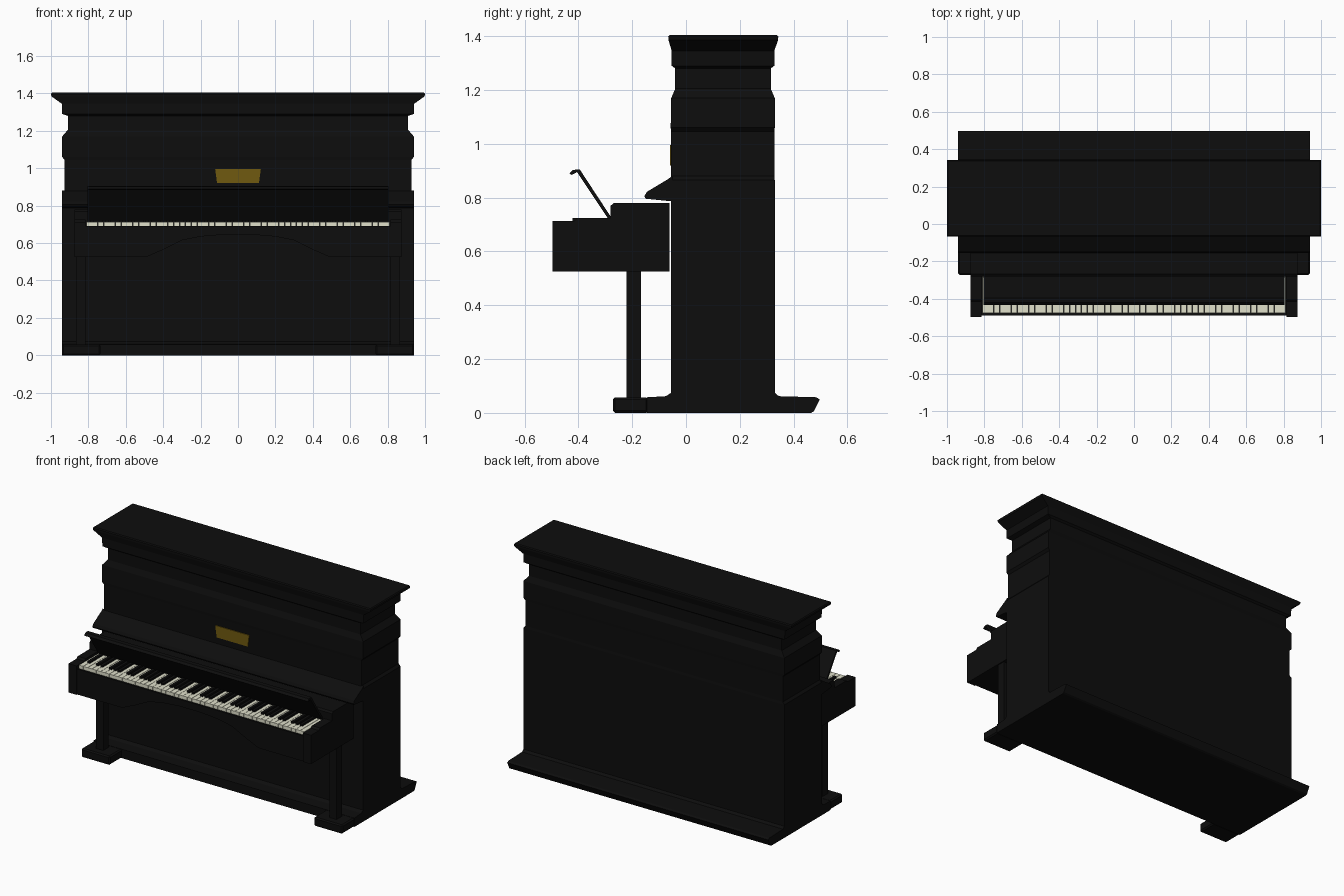
import bpy, bmesh

if "Cube" in bpy.data.objects:
    bpy.data.objects.remove(bpy.data.objects["Cube"])


def material(name, color):
    m = bpy.data.materials.new(name)
    m.diffuse_color = (*color, 1)
    m.use_nodes = True
    m.node_tree.nodes["Principled BSDF"].inputs["Base Color"].default_value = m.diffuse_color
    return m


BLACK = material("black_lacquer", (0.004, 0.004, 0.004))
IVORY = material("ivory", (0.75, 0.75, 0.6))
BRASS = material("brass", (0.16, 0.10, 0.005))


def finish(name, bm, mat, bevel=0):
    bmesh.ops.recalc_face_normals(bm, faces=bm.faces)
    me = bpy.data.meshes.new(name)
    bm.to_mesh(me)
    bm.free()
    me.materials.append(mat)
    ob = bpy.data.objects.new(name, me)
    bpy.context.collection.objects.link(ob)
    if bevel:
        mod = ob.modifiers.new("bevel", 'BEVEL')
        mod.width = bevel
        mod.segments = 1
    return ob


def loft(bm, rings):
    """Closed solid skinned through equal-length rings of points."""
    rows = [[bm.verts.new(p) for p in r] for r in rings]
    n = len(rows[0])
    for a, b in zip(rows, rows[1:]):
        for i in range(n):
            j = (i + 1) % n
            bm.faces.new((a[i], a[j], b[j], b[i]))
    bm.faces.new(rows[0][::-1])
    bm.faces.new(rows[-1])


def prism(name, pts, axis, a, b, mat=BLACK, bevel=0):
    """Extrude a yz profile along x, or an xz profile along y."""
    place = {'x': lambda p, t: (t, p[0], p[1]),
             'y': lambda p, t: (p[0], t, p[1])}[axis]
    bm = bmesh.new()
    loft(bm, [[place(p, t) for p in pts] for t in (a, b)])
    return finish(name, bm, mat, bevel)


def add_box(bm, x0, x1, y0, y1, z0, z1):
    loft(bm, [[(x0, y0, z), (x1, y0, z), (x1, y1, z), (x0, y1, z)] for z in (z0, z1)])


def box(name, *dims, mat=BLACK, bevel=0):
    bm = bmesh.new()
    add_box(bm, *dims)
    return finish(name, bm, mat, bevel)


# Case with stepped cornice and lid: (z, half width, front y, back y)
sections = [
    (0.03, 0.94, -0.055, 0.33), (0.865, 0.94, -0.055, 0.33),
    (0.88, 0.927, -0.055, 0.328), (1.045, 0.927, -0.055, 0.328),
    (1.06, 0.94, -0.057, 0.33), (1.17, 0.94, -0.055, 0.33),
    (1.205, 0.91, -0.04, 0.315), (1.28, 0.91, -0.04, 0.315),
    (1.29, 0.94, -0.053, 0.328), (1.345, 0.942, -0.053, 0.328),
    (1.385, 0.998, -0.065, 0.342), (1.398, 1.0, -0.066, 0.343),
    (1.404, 0.995, -0.061, 0.338)]
bm = bmesh.new()
loft(bm, [[(-w, f, z), (w, f, z), (w, b, z), (-w, b, z)] for z, w, f, b in sections])
finish("case", bm, BLACK)

# Plinth with sloped back edge
prism("plinth", [(-0.145, 0), (-0.145, 0.058), (-0.075, 0.062), (-0.055, 0.075),
                 (0.33, 0.075), (0.345, 0.062), (0.485, 0.058), (0.497, 0.05),
                 (0.475, 0.006), (0.465, 0)], 'x', -0.94, 0.94)

# Key bed with arched apron
arch = [(0.08, 0.645), (0.2, 0.635), (0.3, 0.615), (0.4, 0.565), (0.48, 0.53), (0.5, 0.525),
        (0.815, 0.525)]
prism("key_bed", [(-x, z) for x, z in reversed(arch)] + arch + [(0.815, 0.69), (-0.815, 0.69)],
      'y', -0.49, -0.061)

# Cover behind the keys
prism("key_cover", [(-0.28, 0.68), (-0.28, 0.77), (-0.268, 0.78), (-0.061, 0.78), (-0.061, 0.68)],
      'x', -0.815, 0.815)

# Mirrored feet, legs and key arms
arm = [(-0.497, 0.525), (-0.497, 0.713), (-0.415, 0.713), (-0.403, 0.725), (-0.28, 0.725),
       (-0.28, 0.77), (-0.268, 0.78), (-0.061, 0.78), (-0.061, 0.525)]
for side, s in (("left", -1), ("right", 1)):
    def span(a, b):
        return sorted((s * a, s * b))
    box(side + "_foot", *span(0.735, 0.94), -0.272, -0.14, 0, 0.058, bevel=0.008)
    box(side + "_leg", *span(0.815, 0.866), -0.222, -0.168, 0.05, 0.53)
    prism(side + "_key_arm", arm, 'x', *span(0.815, 0.873))

# Sloping shelf above the keys
prism("shelf", [(-0.05, 0.882), (-0.065, 0.87), (-0.145, 0.822), (-0.155, 0.805), (-0.15, 0.796),
                (-0.06, 0.787), (-0.05, 0.787)], 'x', -0.94, 0.94)

# Raised key lid with hooked lip
prism("key_lid", [(-0.287, 0.718), (-0.275, 0.722), (-0.395, 0.905), (-0.42, 0.903),
                  (-0.433, 0.89), (-0.425, 0.884), (-0.405, 0.895)], 'x', -0.805, 0.805)

# Keyboard: 52 white and 36 black keys
whites, blacks = bmesh.new(), bmesh.new()
pitch = 1.624 / 52
for i in range(52):
    x = -0.812 + i * pitch
    add_box(whites, x + 0.001, x + pitch - 0.001, -0.477, -0.275, 0.686, 0.712)
    if i % 7 not in (1, 4) and i < 51:
        add_box(blacks, x + pitch - 0.009, x + pitch + 0.009, -0.422, -0.275, 0.69, 0.724)
finish("white_keys", whites, IVORY)
finish("black_keys", blacks, BLACK)

# Name plate (blank)
prism("front_plate", [(-0.112, 0.92), (0.112, 0.92), (0.122, 0.996), (-0.122, 0.996)],
      'y', -0.06, -0.05, BRASS)
